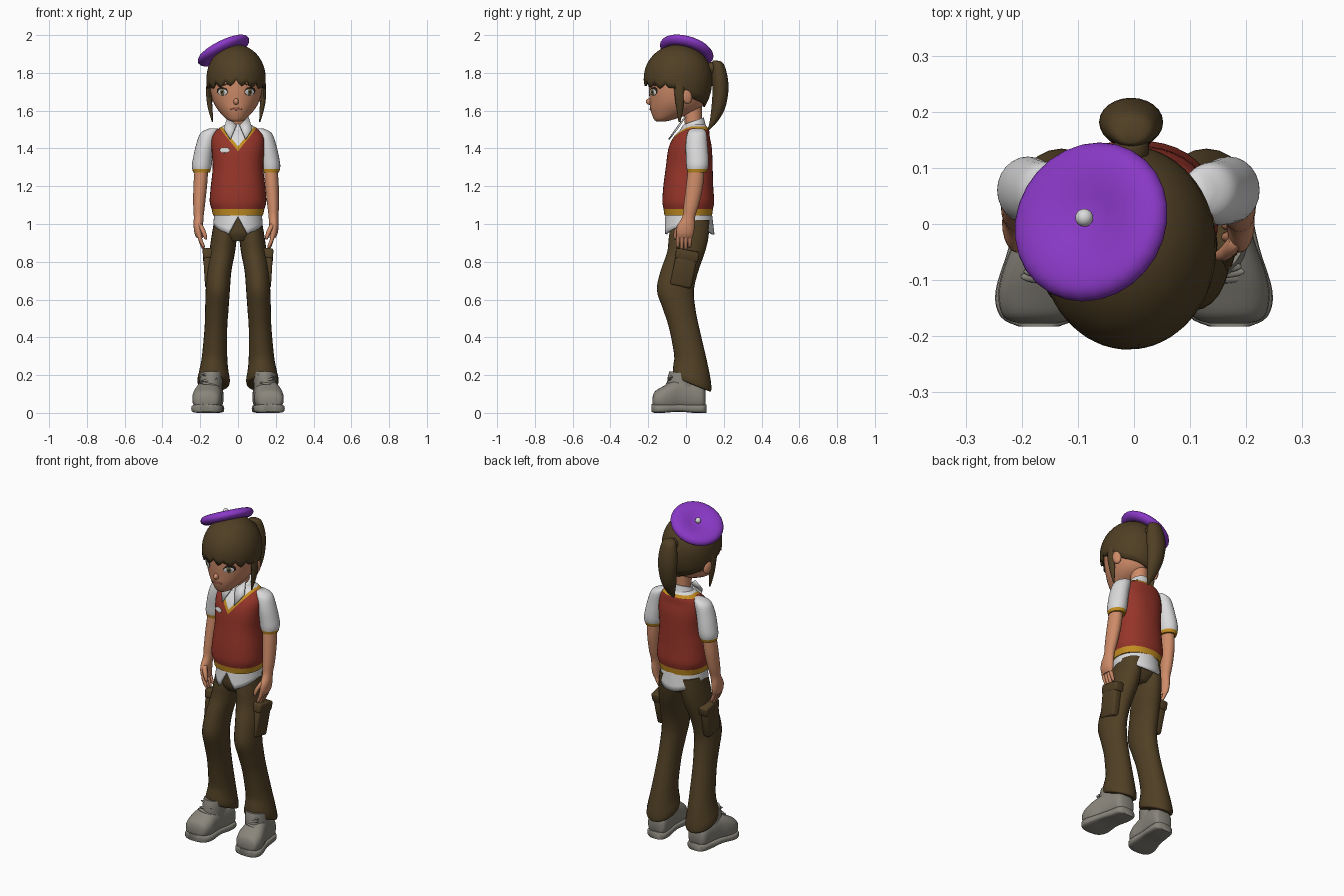
import bpy, bmesh, math
from math import sin, cos, pi
from mathutils import Vector, Euler

cube = bpy.data.objects.get("Cube")
if cube:
    bpy.data.objects.remove(cube)


def mat(name, *rgb):
    m = bpy.data.materials.new(name)
    m.use_nodes = True
    m.diffuse_color = (*rgb, 1)
    m.node_tree.nodes["Principled BSDF"].inputs["Base Color"].default_value = (*rgb, 1)
    return m


BROWN = mat("dark_brown", .08, .05, .018)
PURPLE = mat("purple", .25, .04, .56)
RED = mat("brick_red", .3, .035, .022)
SKIN = mat("skin", .62, .26, .14)
WHITE = mat("white", .7, .7, .71)
GOLD = mat("gold", .55, .27, .015)
GREY = mat("shoe_grey", .25, .235, .2)
DARK = mat("near_black", .02, .013, .01)
IRIS = mat("hazel", .16, .15, .06)
LIPS = mat("lip_pink", .48, .16, .1)
HX = -.01  # head centre in x
parts = []


def finish(name, bm, *mats):
    bmesh.ops.recalc_face_normals(bm, faces=bm.faces)
    me = bpy.data.meshes.new(name)
    bm.to_mesh(me)
    bm.free()
    ob = bpy.data.objects.new(name, me)
    bpy.context.collection.objects.link(ob)
    for m in mats:
        me.materials.append(m)
    parts.append(ob)
    return ob


def spline(rows, steps):
    """Smooth curve through rows of numbers."""
    out = []
    for i in range(len(rows) - 1):
        a, b, c, d = (rows[max(0, min(len(rows) - 1, i + k))] for k in (-1, 0, 1, 2))
        for s in range(steps):
            t = s / steps
            out.append([q + .5 * t * (r - p + t * (2*p - 5*q + 4*r - u + t * (3*(q - r) + u - p)))
                        for p, q, r, u in zip(a, b, c, d)])
    return out + [list(rows[-1])]


def loft(name, rows, *mats, axis="Z", n=24, power=2.0, steps=4, cuts=(), rule=None):
    """Skin oval rings (x, y, z, radius a, radius b, slope) and paint faces by a rule."""
    bm = bmesh.new()
    rings = []
    for x, y, z, a, b, slope in spline([tuple(r) + (0,) * (6 - len(r)) for r in rows], steps):
        ring = []
        for k in range(n):
            c, s = cos(2*pi*k/n), sin(2*pi*k/n)
            c, s = (math.copysign(abs(v) ** (2/power), v) for v in (c, s))
            p = (x + a*c, y + b*s, z + slope*b*s) if axis == "Z" else (x + a*c, y, z + b*s)
            ring.append(bm.verts.new(p))
        rings.append(ring)
    for lo, hi in zip(rings, rings[1:]):
        for k in range(n):
            bm.faces.new((lo[k], lo[(k+1) % n], hi[(k+1) % n], hi[k]))
    bm.faces.new(rings[0])
    bm.faces.new(rings[-1])
    for co, no in cuts:
        bmesh.ops.bisect_plane(bm, geom=bm.verts[:] + bm.edges[:] + bm.faces[:],
                               plane_co=co, plane_no=no)
    if rule:
        for f in bm.faces:
            f.material_index = rule(f.calc_center_median())
    return finish(name, bm, *mats)


def shell(name, top, bottom, shape, m, n=64, rows=12):
    """Open shell whose lower edge height depends on the angle from the front."""
    bm = bmesh.new()
    rings = []
    for r in range(rows + 1):
        ring = []
        for k in range(n):
            t = 2*pi*k/n
            z = top - (top - bottom(k, min(t, 2*pi - t))) * (1 - cos(r/rows*pi/2))
            x, y, a, b = shape(z)
            ring.append(bm.verts.new((x + a*sin(t), y - b*cos(t), z)))
        rings.append(ring)
    for lo, hi in zip(rings, rings[1:]):
        for k in range(n):
            bm.faces.new((lo[k], lo[(k+1) % n], hi[(k+1) % n], hi[k]))
    bmesh.ops.remove_doubles(bm, verts=bm.verts, dist=.0005)
    ob = finish(name, bm, m)
    mod = ob.modifiers.new("thickness", "SOLIDIFY")
    mod.thickness = .012
    return ob


def ball(name, loc, size, m, rot=(0, 0, 0)):
    bm = bmesh.new()
    bmesh.ops.create_uvsphere(bm, u_segments=20, v_segments=12, radius=1)
    ob = finish(name, bm, m)
    ob.location, ob.scale, ob.rotation_euler = loc, size, rot
    return ob


def box(name, loc, size, m, rot=(0, 0, 0), bevel=.012):
    bm = bmesh.new()
    bmesh.ops.create_cube(bm, size=1)
    bmesh.ops.scale(bm, vec=size, verts=bm.verts)
    bmesh.ops.bevel(bm, geom=bm.edges[:], offset=bevel, segments=2, affect="EDGES", profile=.5)
    ob = finish(name, bm, m)
    ob.location, ob.rotation_euler = loc, rot
    return ob


def plate(name, base, x, z, w, h, m, lift=0, roll=0):
    """Thin oval laid on the front of a part."""
    bpy.context.view_layer.update()
    hit, loc, no, _ = base.ray_cast((x, -1, z), (0, 1, 0))
    q = no.to_track_quat("Z", "Y") @ Euler((0, 0, roll)).to_quaternion()
    return ball(name, loc + no*lift, (w, h, .004), m, q.to_euler())


# Head, neck and face
head = loft("head", [(HX, -.135, 1.542, .02, .02), (HX, -.115, 1.555, .05, .055),
                     (HX, -.065, 1.6, .093, .122), (HX, -.045, 1.65, .122, .147),
                     (HX, -.037, 1.72, .138, .16), (HX, -.037, 1.8, .135, .155),
                     (HX, -.037, 1.88, .09, .1)], SKIN, n=40)
loft("neck", [(-.005, .045, 1.42, .055, .05), (-.005, .04, 1.52, .045, .045),
              (-.008, .03, 1.64, .05, .055)], SKIN)
ball("nose", (HX, -.193, 1.648), (.014, .02, .017), SKIN)
plate("mouth", head, HX, 1.608, .033, .006, LIPS)
for s, side in ((1, "left"), (-1, "right")):
    ex = HX + s*.07
    plate(side + "_eye_lash", head, ex + s*.003, 1.703, .036, .022, DARK, 0, s*.1)
    plate(side + "_eye_white", head, ex, 1.698, .03, .017, WHITE, .002)
    plate(side + "_iris", head, ex, 1.699, .015, .016, IRIS, .004)
    plate(side + "_pupil", head, ex, 1.699, .007, .008, DARK, .006)
    plate(side + "_brow", head, ex, 1.738, .032, .005, BROWN, .002, -s*.12)
    ball(side + "_ear", (HX + s*.137, .005, 1.675), (.016, .027, .04), SKIN, (.2, 0, s*.3))

# Hair cap with jagged fringe, side locks and ponytail


def hair_edge(k, a):
    pts = ((0, 1.745), (.9, 1.73), (1.6, 1.715), (2.1, 1.66), (3.2, 1.615))
    for (a0, z0), (a1, z1) in zip(pts, pts[1:]):
        if a <= a1:
            jag = (.018, 0, -.012, 0)[k % 4] if a < 1.2 else 0
            return z0 + (z1 - z0) * (a - a0) / (a1 - a0) + jag


def hair_shape(z):
    f = math.sqrt(max(0, 1 - ((z - 1.77) / (.18 if z > 1.77 else .24)) ** 2))
    return HX, -.042, .157*f, .182*f


shell("hair_cap", 1.95, hair_edge, hair_shape, BROWN)
for s, side in ((1, "left"), (-1, "right")):
    loft(side + "_lock", [(HX + s*.138, -.035, 1.8, .014, .03), (HX + s*.145, -.035, 1.7, .014, .027),
                          (HX + s*.138, -.032, 1.62, .013, .02), (HX + s*.125, -.035, 1.54, .003, .005)],
         BROWN, n=12)
    ball(side + "_hair_clip", (HX + s*.087, .074, 1.838), (.012, .005, .009), SKIN, (.8, 0, -s*.8))
ball("hair_tie", (-.005, .135, 1.825), (.032, .04, .032), BROWN)
loft("ponytail", [(-.005, .155, 1.865, .015, .012), (-.005, .168, 1.85, .04, .03),
                  (-.005, .178, 1.78, .055, .042), (-.005, .182, 1.7, .056, .042),
                  (-.003, .17, 1.61, .045, .036), (0, .145, 1.54, .025, .02),
                  (0, .115, 1.495, .004, .004)], BROWN)

# Beret and pompom
tilt = Euler((-.26, -.46, 0))
beret = loft("beret", [(0, 0, -.02, .08, .08), (0, 0, -.022, .125, .125), (0, 0, 0, .149, .146),
                       (0, 0, .024, .135, .132), (0, 0, .03, .09, .09), (0, 0, .018, .03, .03)],
             PURPLE, n=28)
beret.location, beret.rotation_euler = (-.075, .003, 1.915), tilt
ball("pompom", Vector((-.075, .003, 1.915)) + tilt.to_matrix() @ Vector((0, 0, .032)),
     (.016, .016, .016), WHITE)

# Knitted vest with a V neck and gold trim


def vest_paint(c):
    v = c.z - 1.385 - abs(c.x) * 1.25
    if c.z < 1.08:
        return 1
    if c.y < .05:
        return 2 if v > .025 else 1 if v > 0 else 0
    return 2 if c.z > 1.515 else 1 if c.z > 1.5 else 0


vee = [((0, 0, z), (s*1.25, 0, 1)) for z in (1.385, 1.41) for s in (1, -1)]
levels = [((0, 0, z), (0, 0, 1)) for z in (1.08, 1.5, 1.515)]
vest = loft("vest", [(0, .012, 1.045, .132, .126), (0, .012, 1.08, .14, .131), (0, .012, 1.12, .15, .137),
                     (0, .012, 1.2, .144, .132), (0, .017, 1.3, .134, .124), (0, .022, 1.4, .14, .115),
                     (0, .03, 1.46, .138, .096), (0, .046, 1.5, .11, .075), (0, .046, 1.53, .06, .05)],
            RED, GOLD, WHITE, n=40, power=2.3, rule=vest_paint,
            cuts=vee + levels + [((0, .05, 0), (0, 1, 0))])
plate("name_tag", vest, -.07, 1.39, .028, .014, WHITE, .003)

# Shirt tail and collar
shell("shirt_tail", 1.06,
      lambda k, a: 1.04 - .095*a/.4 if a < .4 else 1.0 - .055*abs(cos(a)) ** 1.5,
      lambda z: (0, .015, .125 + .1*(1.06 - z), .122 + .12*(1.06 - z)), WHITE, rows=6)
loft("collar_band", [(0, .03, 1.485, .085, .08, .25), (0, .035, 1.52, .07, .065, .3),
                     (-.003, .04, 1.545, .058, .054, .35)], WHITE)
for s, side in ((1, "left"), (-1, "right")):
    bm = bmesh.new()
    bm.faces.new([bm.verts.new((s*x, y, z)) for x, y, z in
                  ((.008, -.035, 1.52), (.055, .0, 1.565), (.075, -.045, 1.5), (.04, -.088, 1.445))])
    flap = finish(side + "_collar_flap", bm, WHITE)
    flap.modifiers.new("thickness", "SOLIDIFY").thickness = .008

# Sleeves, arms and hands
for s, side in ((1, "left"), (-1, "right")):
    def arm(name, rows, *mats, **kw):
        return loft(side + name, [(s*r[0] - .01,) + r[1:] for r in rows], *mats, **kw)

    arm("_sleeve", [(.12, .06, 1.505, .025, .03), (.143, .058, 1.482, .045, .05),
                    (.162, .056, 1.42, .05, .058), (.177, .06, 1.345, .052, .06),
                    (.182, .06, 1.305, .052, .058), (.183, .058, 1.272, .044, .05)], WHITE, GOLD,
        cuts=[((0, 0, 1.29), (0, 0, 1))], rule=lambda c: int(c.z < 1.29))
    arm("_forearm", [(.183, .055, 1.3, .036, .042), (.19, .045, 1.2, .036, .045),
                     (.196, .028, 1.1, .031, .04), (.198, .015, 1.04, .026, .034),
                     (.2, .0, .99, .025, .046), (.198, -.005, .95, .022, .046),
                     (.192, -.007, .925, .016, .04)], SKIN)
    for i in range(4):
        y, tip = .025 - i*.021, .885 - .012*(i in (1, 2))
        arm("_finger_%d" % (i + 1), [(.197, y, .96, .012, .011), (.19, y - .004, .92, .011, .011),
                                    (.175, y - .006, tip, .009, .009), (.171, y - .006, tip - .01, .004, .004)],
            SKIN, n=10, steps=2)
    arm("_thumb", [(.193, -.028, 1.0, .014, .014), (.175, -.05, .965, .013, .013),
                   (.163, -.056, .93, .01, .01), (.16, -.056, .918, .004, .004)], SKIN, n=10, steps=2)

# Trousers
loft("trouser_seat", [(0, .02, 1.06, .115, .105), (0, .02, 1.0, .125, .108), (0, .012, .95, .12, .1),
                      (0, .006, .91, .07, .075)], BROWN, n=32)
for s, side in ((1, "left"), (-1, "right")):
    loft(side + "_trouser_leg", [(s*.066, .025, 1.02, .06, .1), (s*.074, .014, .93, .067, .105),
                                 (s*.084, .0, .85, .068, .1), (s*.1, -.035, .75, .065, .1),
                                 (s*.107, -.056, .65, .064, .098), (s*.112, -.036, .55, .062, .086),
                                 (s*.117, -.01, .45, .06, .08), (s*.124, .022, .3, .067, .085, -.1),
                                 (s*.128, .03, .225, .077, .097, -.3), (s*.129, .032, .185, .085, .102, -.4),
                                 (s*.129, .032, .155, .084, .1, -.4), (s*.129, .032, .15, .072, .085, -.4)],
         BROWN)
    box(side + "_cargo_pocket", (s*.155, -.01, .762), (.05, .115, .19), BROWN, (-.2, s*.06, 0))
    box(side + "_pocket_flap", (s*.157, .006, .835), (.058, .125, .055), BROWN, (-.2, s*.06, 0), .01)

    # Boots: sole, heel, upper, ankle and laces
    loft(side + "_boot_upper", [(s*.17, -.177, .06, .035, .022), (s*.169, -.165, .068, .064, .045),
                                (s*.165, -.125, .075, .077, .064), (s*.16, -.08, .085, .073, .078),
                                (s*.15, -.03, .095, .065, .085), (s*.14, .03, .09, .062, .08),
                                (s*.135, .085, .08, .058, .066), (s*.134, .102, .075, .04, .045)],
         GREY, axis="Y", power=2.5)
    loft(side + "_boot_sole", [(s*.17, -.183, .026, .035, .02), (s*.168, -.165, .023, .07, .023),
                               (s*.164, -.12, .023, .083, .023), (s*.153, -.04, .026, .07, .02),
                               (s*.14, .04, .022, .066, .022), (s*.135, .09, .022, .06, .022),
                               (s*.134, .108, .022, .04, .022)], GREY, axis="Y", power=4)
    loft(side + "_boot_ankle", [(s*.148, -.02, .1, .062, .085), (s*.142, -.022, .17, .06, .076, -.15),
                                (s*.14, -.018, .21, .058, .07, -.15)], GREY)
    for i in range(3):
        ball(side + "_lace_%d" % (i + 1), (s*(.158 - i*.005), -.094 + i*.009, .152 + i*.022),
             (.045, .012, .008), GREY, (0, (-1) ** i * .18, 0))

# Smooth shading with crisp edges
bpy.ops.object.select_all(action="DESELECT")
for ob in parts:
    ob.select_set(True)
bpy.context.view_layer.objects.active = parts[0]
bpy.ops.object.shade_smooth_by_angle(angle=math.radians(50))
